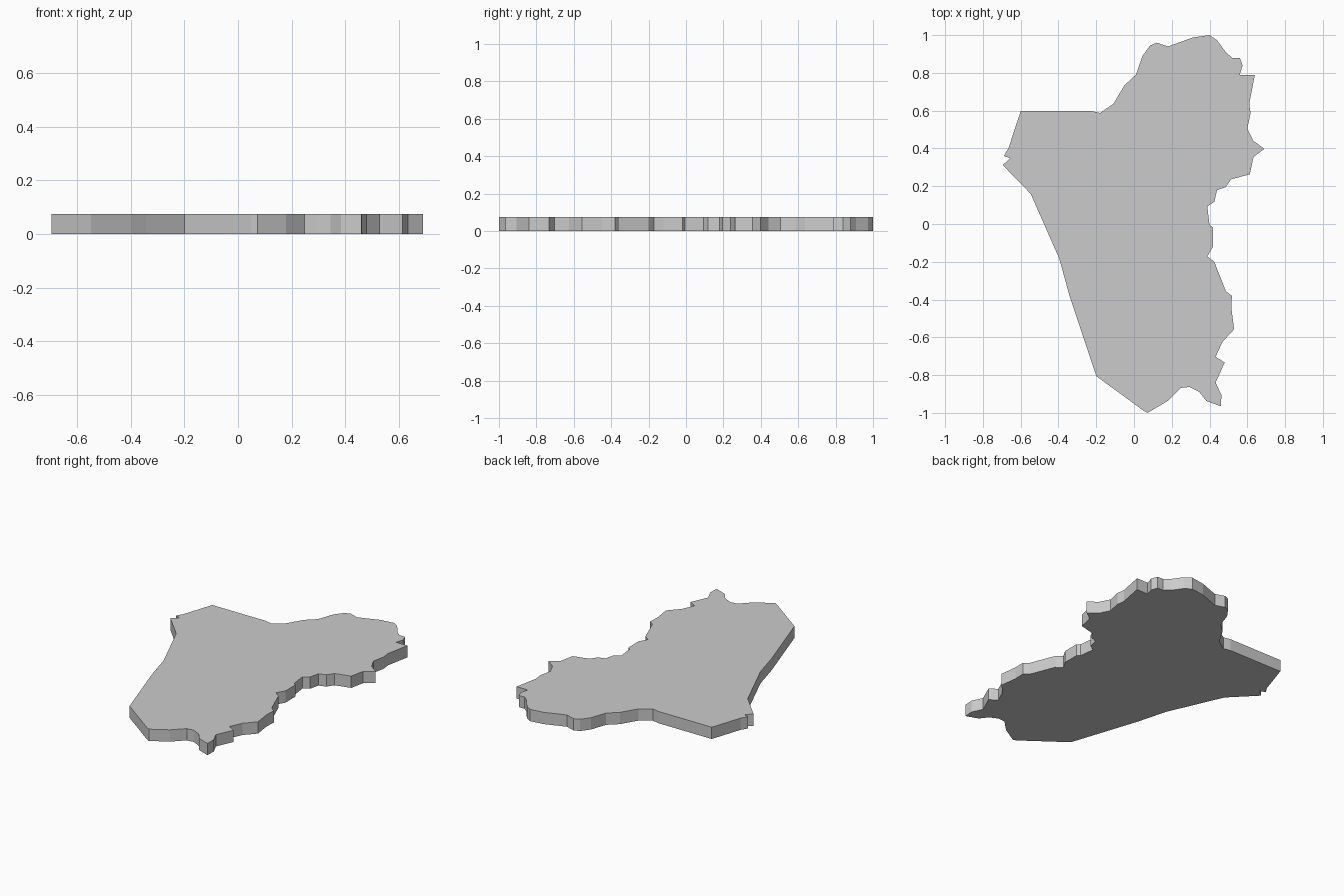
import bpy
import bmesh

THICKNESS = 0.075

# Outline of the slab seen from above, clockwise from the upper-left corner
outline = [
    # top edge and upper lobe
    (-.60, .598), (-.225, .598), (-.18, .588), (-.11, .635), (-.05, .735),
    (.01, .79), (.045, .89), (.085, .945), (.12, .96), (.18, .94),
    (.31, .987), (.40, 1.0), (.44, .973), (.485, .91), (.52, .88),
    (.56, .88), (.575, .84), (.56, .79), (.64, .79),
    # ragged right edge
    (.61, .635), (.617, .587), (.60, .505), (.633, .44), (.69, .398),
    (.633, .355), (.613, .263), (.515, .237), (.485, .195), (.44, .18),
    (.425, .117), (.388, .093), (.40, -.005), (.418, -.018), (.418, -.12),
    (.388, -.172), (.425, -.20), (.487, -.357), (.518, -.38), (.516, -.45),
    (.53, -.557), (.468, -.625), (.432, -.703), (.48, -.733), (.432, -.84),
    (.463, -.905), (.46, -.965),
    # bottom edge
    (.383, -.937), (.345, -.888), (.293, -.863), (.247, -.868),
    (.178, -.937), (.072, -1.0), (.05, -.988), (-.20, -.805),
    # long left edge
    (-.343, -.375), (-.395, -.185), (-.547, .16), (-.695, .312),
    (-.655, .348), (-.69, .36), (-.665, .40),
]

# Extrude the outline into a flat slab
bm = bmesh.new()
base = bm.faces.new([bm.verts.new((x, y, 0)) for x, y in outline])
result = bmesh.ops.extrude_face_region(bm, geom=[base], use_keep_orig=True)
top = [g for g in result["geom"] if isinstance(g, bmesh.types.BMVert)]
bmesh.ops.translate(bm, verts=top, vec=(0, 0, THICKNESS))
bmesh.ops.recalc_face_normals(bm, faces=bm.faces)

mesh = bpy.data.meshes.new("map_slab")
bm.to_mesh(mesh)
bm.free()
slab = bpy.data.objects.new("map_slab", mesh)
bpy.context.collection.objects.link(slab)
